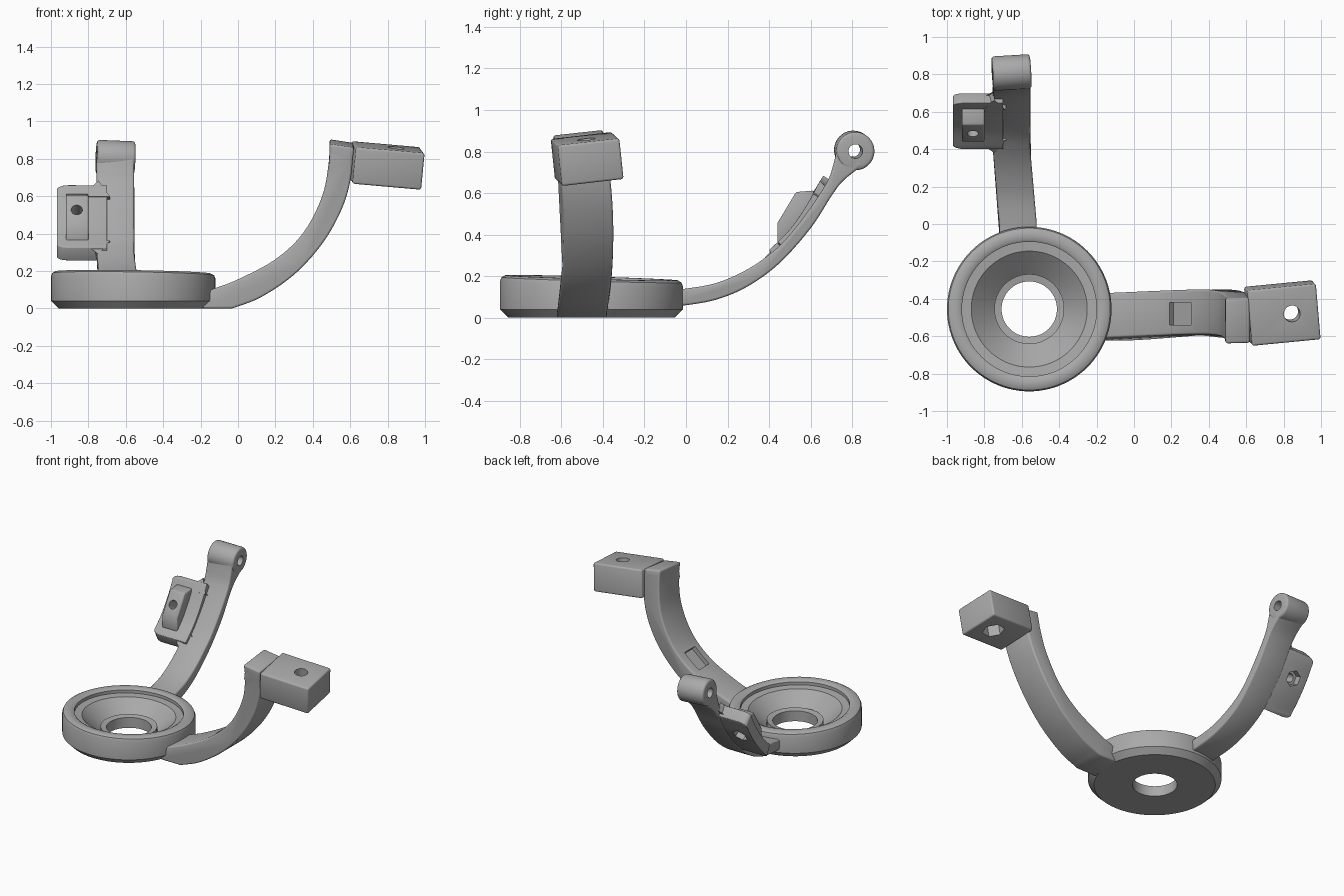
import bpy, bmesh, math
from mathutils import Vector, Euler, Matrix

cube = bpy.data.objects.get("Cube")
if cube:
    bpy.data.objects.remove(cube, do_unlink=True)

GREY = (0.40, 0.40, 0.40, 1)
grey = bpy.data.materials.new("mid_grey")
grey.use_nodes = True
grey.diffuse_color = GREY
grey.node_tree.nodes["Principled BSDF"].inputs["Base Color"].default_value = GREY


def make(name, bm):
    bmesh.ops.recalc_face_normals(bm, faces=bm.faces)
    mesh = bpy.data.meshes.new(name)
    bm.to_mesh(mesh)
    bm.free()
    obj = bpy.data.objects.new(name, mesh)
    bpy.context.collection.objects.link(obj)
    mesh.materials.append(grey)
    return obj


def finish(obj, bevel=0, cutters=()):
    """Round the edges, cut the holes, apply and shade."""
    if bevel:
        mod = obj.modifiers.new("round", "BEVEL")
        mod.width, mod.segments = bevel, 3
        mod.limit_method, mod.angle_limit = "ANGLE", math.radians(40)
    for cutter in cutters:
        cutter.hide_render = True
        mod = obj.modifiers.new("cut", "BOOLEAN")
        mod.operation, mod.solver, mod.object = "DIFFERENCE", "EXACT", cutter
    bpy.ops.object.select_all(action="DESELECT")
    obj.select_set(True)
    bpy.context.view_layer.objects.active = obj
    for mod in list(obj.modifiers):
        bpy.ops.object.modifier_apply(modifier=mod.name)
    bpy.ops.object.shade_smooth_by_angle(angle=math.radians(35))


def box(name, centre, size, rot=(0, 0, 0)):
    bm = bmesh.new()
    m = Matrix.LocRotScale(Vector(centre), Euler(rot), Vector(size))
    bmesh.ops.create_cube(bm, size=1, matrix=m)
    return make(name, bm)


def rod(name, centre, axis, radius, length, sides=32):
    bm = bmesh.new()
    turn = Vector(axis).to_track_quat("Z", "Y")
    m = Matrix.LocRotScale(Vector(centre), turn, None)
    bmesh.ops.create_cone(bm, cap_ends=True, segments=sides, radius1=radius,
                          radius2=radius, depth=length, matrix=m)
    return make(name, bm)


def smooth(points, steps=5):
    """Catmull-Rom curve through the points."""
    p = [Vector(q) for q in points]
    p = [2 * p[0] - p[1]] + p + [2 * p[-1] - p[-2]]
    out = []
    for a, b, c, d in zip(p, p[1:], p[2:], p[3:]):
        for i in range(steps):
            t = i / steps
            out.append(0.5 * (2 * b + (c - a) * t + (2 * a - 5 * b + 4 * c - d) * t * t
                              + (3 * b - a - 3 * c + d) * t ** 3))
    return out + [p[-2]]


def slab(name, upper, lower, place, low, high, corner=0):
    """Extrude the outline between two curves across a width."""
    outline = upper + lower[::-1]
    bm = bmesh.new()
    sides = [[bm.verts.new(place(u, v, w)) for u, v in outline] for w in (low, high)]
    n = len(outline)
    for i in range(n):
        j = (i + 1) % n
        bm.faces.new((sides[0][i], sides[0][j], sides[1][j], sides[1][i]))
    for s in sides:
        bm.faces.new(s)
    if corner:
        s, k = sides[0], len(upper)
        ends = [bm.edges.get((s[k - 1], s[k])), bm.edges.get((s[-1], s[0]))]
        bmesh.ops.bevel(bm, geom=ends, offset=corner, segments=6, profile=0.5,
                        affect="EDGES")
    return make(name, bm)


# Ring base: turned profile with a slightly sloping rim
CX, CY = -0.56, -0.455
profile = [(0.40, 0), (0.44, 0.04), (0.44, 0.165), (0.433, 0.182), (0.415, 0.192),
           (0.375, 0.192), (0.36, 0.182), (0.36, 0.16), (0.31, 0.155), (0.187, 0.04),
           (0.187, 0.082), (0.148, 0.075), (0.148, 0)]
bm = bmesh.new()
SEG = 96
rings = []
for r, z in profile:
    ring = []
    for i in range(SEG):
        a = math.tau * i / SEG
        x, y = r * math.cos(a), r * math.sin(a)
        tilt = -0.03 * y - 0.015 * x if z > 0.1 else 0
        ring.append(bm.verts.new((CX + x, CY + y, z + tilt)))
    rings.append(ring)
for a, b in zip(rings, rings[1:] + rings[:1]):
    for i in range(SEG):
        j = (i + 1) % SEG
        bm.faces.new((a[i], a[j], b[j], b[i]))
finish(make("ring_base", bm))

# Left arm: thick curved strap with a shallow pocket
def place_left(u, v, w):
    z = v + (0.11 * w if v > 0.8 else 0)
    return (u, -0.47 - 0.21 * (v - 0.4) ** 2 + w, z)


upper = [(-0.2, 0.075)] + smooth([(-0.13, 0.105), (0, 0.155), (0.2, 0.262), (0.35, 0.405),
                                  (0.45, 0.60), (0.485, 0.78), (0.49, 0.892)])
lower = [(-0.19, 0)] + smooth([(-0.03, 0), (0.12, 0.058), (0.3, 0.18), (0.45, 0.345),
                               (0.55, 0.52), (0.60, 0.68), (0.62, 0.872)])
pocket = box("pocket_cutter", (0.25, -0.48, 0.30), (0.15, 0.12, 0.06),
             (0, math.radians(-40), 0))
finish(slab("left_arm", upper, lower, place_left, -0.12, 0.12), 0.012, [pocket])

# Clamp block on the end of the left arm, with bolt hole and nut recess
turn = Euler([math.radians(a) for a in (6.5, 5, 5.5)])
up = Vector((0, 0, 1))
up.rotate(turn)
bolt_top = Vector((0.845, -0.48, 0.86))
bolt = rod("bolt_cutter", bolt_top, up, 0.044, 0.6)
nut = rod("nut_cutter", bolt_top - up * 0.2, up, 0.075, 0.16, 6)
block = box("clamp_block", (0.793, -0.476, 0.764), (0.37, 0.30, 0.198), turn)
finish(block, 0.012, [bolt, nut])

# Rear arm: thinner curved strap ending in an eyelet
def place_rear(u, v, w):
    return (-0.62 - 0.035 * min(1, max(0, u / 0.4)) + w, u, v)


upper = smooth([(-0.07, 0.135), (0, 0.14), (0.15, 0.168), (0.3, 0.235), (0.42, 0.32),
                (0.5, 0.40), (0.6, 0.53), (0.68, 0.655), (0.71, 0.74), (0.728, 0.82)])
lower = smooth([(-0.07, 0.06), (0, 0.06), (0.15, 0.088), (0.3, 0.152), (0.45, 0.262),
                (0.6, 0.43), (0.7, 0.585), (0.76, 0.662), (0.86, 0.74)])
EYE = (-0.655, 0.81, 0.805)
AXIS = (1, 0.06, -0.04)
pin = rod("pin_cutter", EYE, AXIS, 0.034, 0.6)
finish(slab("rear_arm", upper, lower, place_rear, -0.1, 0.1), 0.02, [pin])
finish(rod("eyelet", EYE, AXIS, 0.092, 0.205, 48), 0.015, [pin])

# Side tab on the rear arm with a wedge boss and a screw hole
def place_side(u, v, w):
    return (w, u, v)


face = Vector((0, -0.86, 0.51))
hole_at = Vector((-0.862, 0.485, 0.525))
screw = rod("screw_cutter", hole_at, face, 0.03, 0.8)
screw_nut = rod("screw_nut_cutter", hole_at - face * 0.17, face, 0.055, 0.15, 6)
upper = smooth([(0.40, 0.325), (0.5, 0.425), (0.58, 0.54), (0.645, 0.66)])
lower = smooth([(0.435, 0.255), (0.53, 0.35), (0.62, 0.465), (0.70, 0.60)])
tab = slab("side_tab", upper, lower, place_side, -0.968, -0.70, 0.06)
finish(tab, 0.018, [screw, screw_nut])

wedge_top = [(0.44, 0.36), (0.44, 0.455), (0.53, 0.605), (0.615, 0.612)]
wedge_base = [(0.48, 0.36), (0.62, 0.56)]
wedge = slab("wedge_boss", [Vector(p) for p in wedge_top], [Vector(p) for p in wedge_base],
             place_side, -0.92, -0.80)
finish(wedge, 0.008, [screw, screw_nut])

# Fillets easing the tab into the arm
for name, y, z, s in (("upper_fillet", 0.66, 0.625, 1), ("lower_fillet", 0.435, 0.305, -1)):
    along = Vector((0, 0.52, 0.85)) if s > 0 else Vector((0, -0.68, -0.73))
    across = Vector((0, -along.z, along.y)) * 0.03
    bm = bmesh.new()
    curve = [(0.05 * (1 - math.sin(a)), 0.05 * (1 - math.cos(a)))
             for a in [math.pi / 2 * i / 8 for i in range(9)]]
    caps = []
    for k in (-1, 1):
        base = Vector((-0.745, y, z)) + across * k
        pts = [(-0.06, -0.05)] + [(q - 0.0, p) for p, q in curve] + [(0.06, -0.05)]
        pts = [(-p if 0 < i < 10 else p, q) for i, (p, q) in enumerate(pts)]
        caps.append([bm.verts.new(base + Vector((p, 0, 0)) + along * q) for p, q in pts])
    for i in range(len(caps[0])):
        j = (i + 1) % len(caps[0])
        bm.faces.new((caps[0][i], caps[0][j], caps[1][j], caps[1][i]))
    for c in caps:
        bm.faces.new(c)
    finish(make(name, bm))

for cutter in (pocket, bolt, nut, pin, screw, screw_nut):
    bpy.data.objects.remove(cutter, do_unlink=True)
